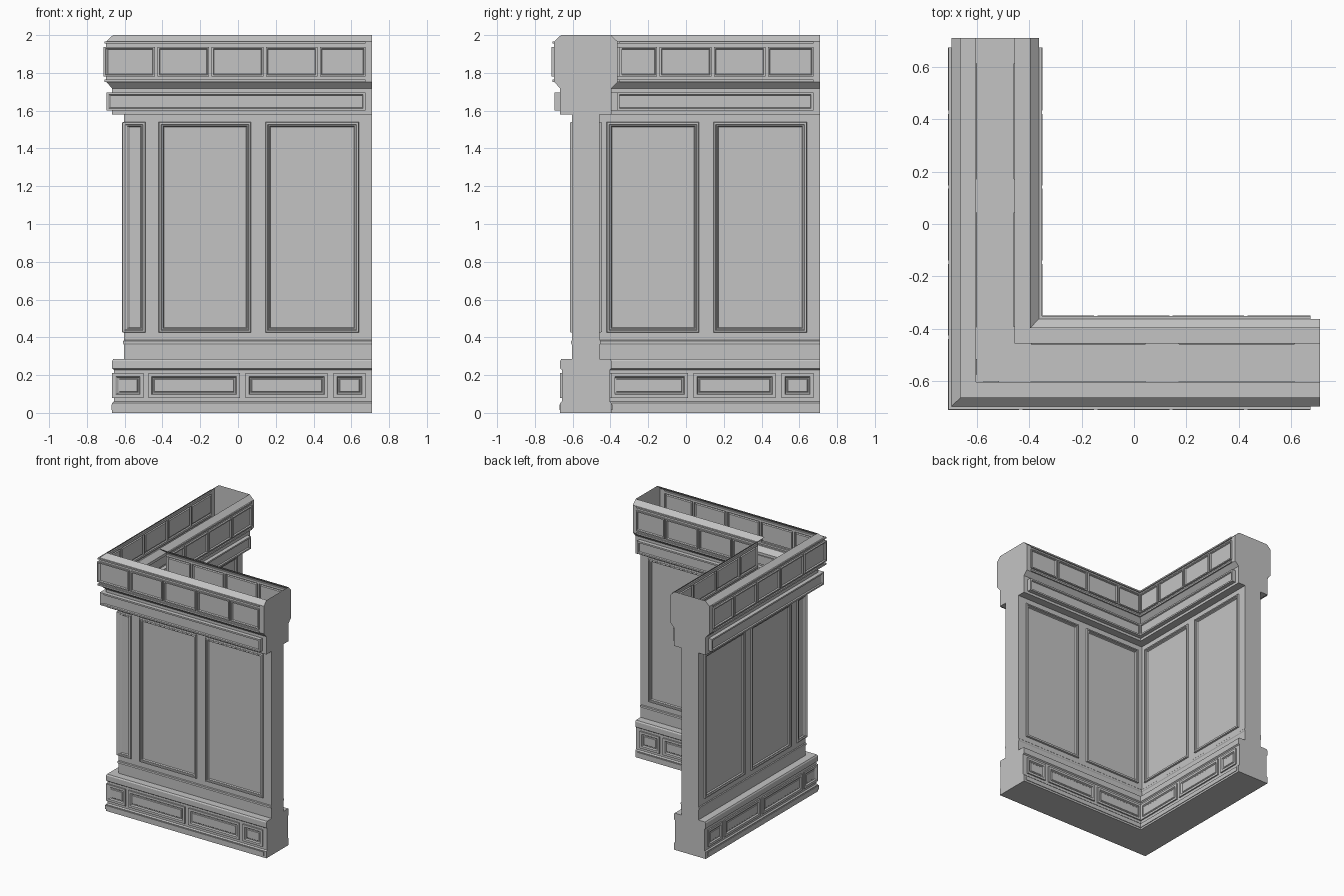
import bpy
import bmesh

old = bpy.data.objects.get("Cube")
if old:
    bpy.data.objects.remove(old, do_unlink=True)

stone = bpy.data.materials.new("plain grey")
stone.use_nodes = True
GREY = (0.55, 0.55, 0.55, 1)
stone.diffuse_color = GREY
stone.node_tree.nodes["Principled BSDF"].inputs["Base Color"].default_value = GREY

MID = -0.53   # centre line of both wall legs
END = 0.71    # cut end of both legs
CORNER = None  # a span that starts at the mitre


def place(s, u, z, swapped):
    return (u, s, z) if swapped else (s, u, z)


def add_face(bm, pts, swapped):
    verts = [bm.verts.new(place(*p, swapped)) for p in pts]
    bm.faces.new(verts[::-1] if swapped else verts)


def strip(bm, a, b, s0, s1, swapped):
    """Plain quad between two profile points; s0 None means mitred."""
    sa, sb = (a[0], b[0]) if s0 is None else (s0, s0)
    add_face(bm, [(sb, *b), (s1, *b), (s1, *a), (sa, *a)], swapped)


def relief(bm, a, b, s0, s1, side, rings, swapped):
    """Concentric rings (inset, outward depth) on an upright profile segment."""
    up = 1 if a[1] > b[1] else -1
    loops = []
    for inset, depth in rings:
        u = a[0] + side * depth
        left = (u if s0 is None else s0) + inset
        zb, za = b[1] + up * inset, a[1] - up * inset
        right = s1 - inset
        loops.append([(left, u, zb), (right, u, zb), (right, u, za), (left, u, za)])
    for outer, inner in zip(loops, loops[1:]):
        for i in range(4):
            j = (i + 1) % 4
            add_face(bm, [outer[i], outer[j], inner[j], inner[i]], swapped)
    add_face(bm, loops[-1], swapped)


def side_path(bm, path, side, reliefs, swapped):
    for a, b in zip(path, path[1:]):
        spec = reliefs.get(max(a[1], b[1])) if a[0] == b[0] else None
        if not spec:
            strip(bm, a, b, CORNER, END, swapped)
            continue
        spans, rings = spec
        cursor = CORNER
        for s0, s1 in spans:
            if s1 < a[0] + 0.03:
                continue
            if s0 is not None and s0 < a[0]:
                s0 = CORNER
            if s0 is not None:
                strip(bm, a, b, cursor, s0, swapped)
            relief(bm, a, b, s0, s1, side, rings, swapped)
            cursor = s1
        strip(bm, a, b, cursor, END, swapped)


def build(name, profile, reliefs, floor=False):
    """Sweep a symmetric profile (half width, height) round the corner."""
    bm = bmesh.new()
    outer = [(MID - h, z) for h, z in profile]
    inner = [(MID + h, z) for h, z in reversed(profile)]
    for swapped in (False, True):
        side_path(bm, outer, -1, reliefs, swapped)
        side_path(bm, inner, 1, reliefs, swapped)
        if floor:
            strip(bm, outer[-1], inner[0], CORNER, END, swapped)
        add_face(bm, [(END, u, z) for u, z in outer + inner], swapped)
    bmesh.ops.remove_doubles(bm, verts=bm.verts, dist=0.0002)
    mesh = bpy.data.meshes.new(name)
    bm.to_mesh(mesh)
    bm.free()
    mesh.materials.append(stone)
    bpy.context.collection.objects.link(bpy.data.objects.new(name, mesh))


# Plinth with a foot strip and a row of small framed panels
build("plinth",
      [(.073, .285), (.13, .285), (.136, .275), (.136, .235), (.127, .228),
       (.127, .21), (.127, .08), (.127, .06), (.136, .052), (.136, .045),
       (.136, .015), (.136, 0)],
      {.21: ([(CORNER, -.5), (-.475, .01), (.04, .475), (.505, .675)],
             [(0, 0), (0, .01), (.018, .01), (.024, 0), (.03, 0), (.034, .004)]),
       .045: ([(CORNER, .69)], [(0, 0), (0, .005)])},
      floor=True)

# Main wall with tall framed panels
build("wall_body",
      [(.073, 1.58), (.073, 1.54), (.073, .425), (.073, .385), (.078, .38),
       (.078, .368), (.074, .362), (.073, .285)],
      {1.54: ([(CORNER, -.49), (-.42, .07), (.145, .64)],
              [(0, 0), (.003, .012), (.012, .012), (.016, .006), (.022, .006),
               (.027, -.003)])})

# Open-topped cornice: framed frieze, crown strip and long band
build("cornice",
      [(.132, 2), (.168, 1.966), (.168, 1.955), (.168, 1.937), (.168, 1.78),
       (.168, 1.765), (.168, 1.752), (.136, 1.718), (.136, 1.697), (.136, 1.6),
       (.136, 1.58), (.073, 1.58)],
      {1.966: ([(CORNER, .675)], [(0, 0), (0, .01)]),
       1.937: ([(CORNER, -.44), (-.425, -.153), (-.14, .135), (.147, .42),
                (.433, .675)],
               [(0, 0), (0, .013), (.009, .013), (.013, .003), (.017, .003)]),
       1.765: ([(CORNER, .675)], [(0, 0), (0, .01)]),
       1.697: ([(CORNER, .675)],
               [(0, 0), (0, .031), (.012, .031), (.016, .022)])})
